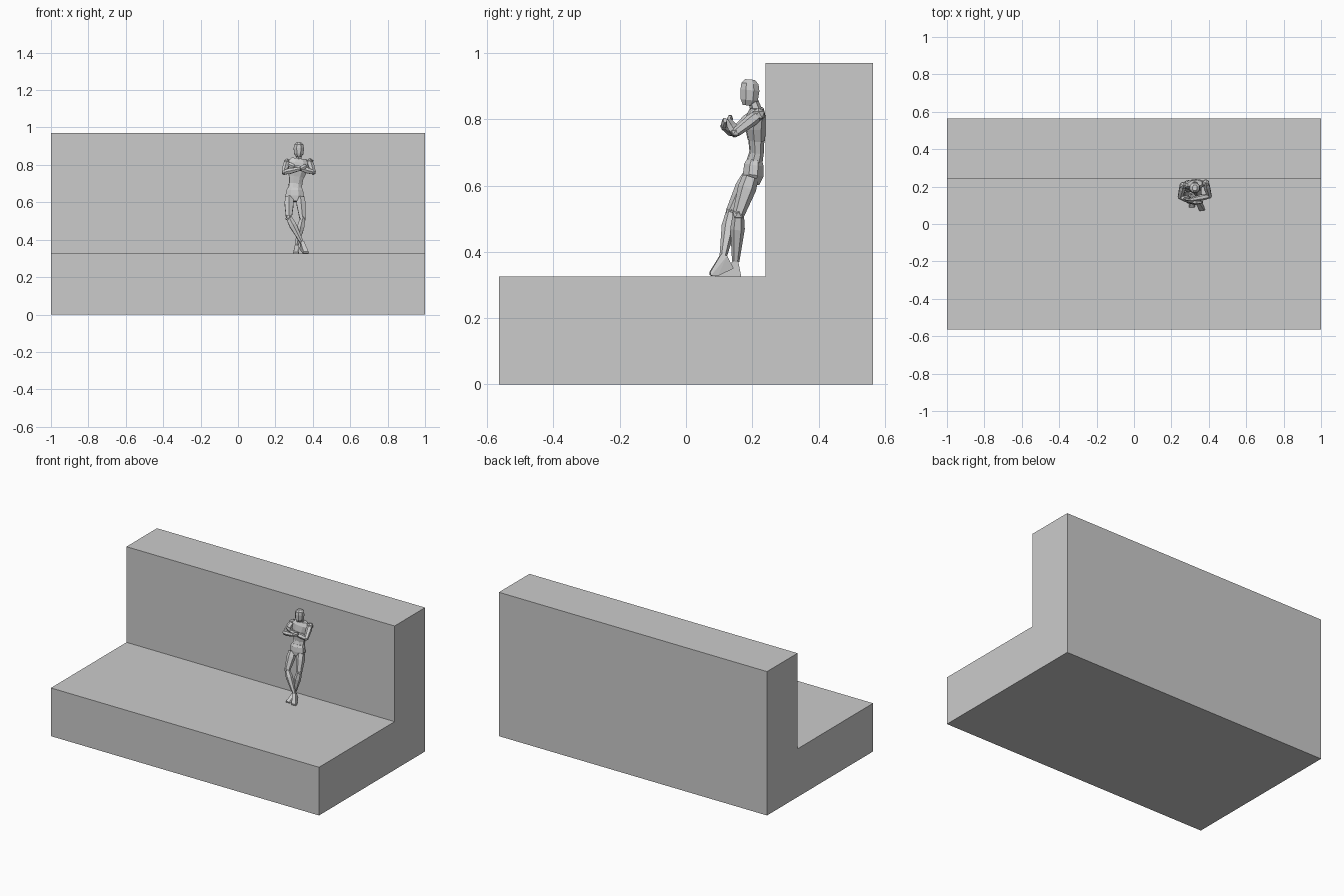
import bpy, bmesh, math
from mathutils import Vector

if "Cube" in bpy.data.objects:
    bpy.data.objects.remove(bpy.data.objects["Cube"])


def finish(name, bm):
    bmesh.ops.recalc_face_normals(bm, faces=bm.faces[:])
    me = bpy.data.meshes.new(name)
    bm.to_mesh(me)
    bm.free()
    ob = bpy.data.objects.new(name, me)
    bpy.context.collection.objects.link(ob)
    return ob


def loft(name, sections, sides=6, side_axis=(1, 0, 0)):
    """Faceted limb: sections are (centre, half width, half depth)."""
    bm = bmesh.new()
    axis = (Vector(sections[-1][0]) - Vector(sections[0][0])).normalized()
    u = Vector(side_axis)
    u = (u - axis * u.dot(axis)).normalized()
    v = axis.cross(u)
    rings = []
    for c, a, b in sections:
        ring = []
        for i in range(sides):
            t = 2 * math.pi * (i + 0.5) / sides
            ring.append(bm.verts.new(Vector(c) + u * a * math.cos(t) + v * b * math.sin(t)))
        rings.append(ring)
    for r, s in zip(rings, rings[1:]):
        for i in range(sides):
            j = (i + 1) % sides
            bm.faces.new((r[i], r[j], s[j], s[i]))
    bm.faces.new(rings[0])
    bm.faces.new(rings[-1])
    return finish(name, bm)


def limb(name, p, q, r0, r1, r2, side_axis=(1, 0, 0)):
    """Limb segment with a muscle bulge near its upper end."""
    p, q = Vector(p), Vector(q)
    return loft(name, [(p, r0, r0), (p.lerp(q, 0.3), r1, r1), (q, r2, r2)], 6, side_axis)


def hull(name, points):
    bm = bmesh.new()
    for p in points:
        bm.verts.new(p)
    bmesh.ops.convex_hull(bm, input=bm.verts[:])
    return finish(name, bm)


def joint(name, p, r):
    bm = bmesh.new()
    bmesh.ops.create_icosphere(bm, subdivisions=1, radius=r)
    bmesh.ops.translate(bm, verts=bm.verts[:], vec=p)
    return finish(name, bm)


# L-shaped step and wall
bm = bmesh.new()
profile = [(-.565, 0), (.565, 0), (.565, .97), (.24, .97), (.24, .325), (-.565, .325)]
face = bm.faces.new([bm.verts.new((-1, y, z)) for y, z in profile])
ext = bmesh.ops.extrude_face_region(bm, geom=[face])
bmesh.ops.translate(bm, vec=(2, 0, 0),
                    verts=[g for g in ext["geom"] if isinstance(g, bmesh.types.BMVert)])
finish("step_and_wall", bm)

# Head and neck
loft("head", [((.325, .186, .842), .014, .016), ((.325, .191, .858), .026, .028),
              ((.325, .193, .888), .030, .031), ((.325, .193, .908), .026, .028),
              ((.325, .193, .920), .014, .016)], 8)
loft("neck", [((.324, .216, .818), .019, .018), ((.324, .200, .862), .015, .015)])

# Torso, turned slightly
turn = (1, .12, 0)
loft("chest", [((.312, .212, .738), .045, .027), ((.318, .209, .775), .056, .031),
               ((.324, .212, .812), .062, .028), ((.326, .215, .834), .042, .020)], 8, turn)
loft("abdomen", [((.303, .203, .655), .040, .026), ((.308, .213, .700), .038, .022),
                 ((.312, .212, .742), .043, .025)], 8, turn)
loft("pelvis", [((.303, .197, .605), .034, .026), ((.303, .203, .632), .053, .034),
                ((.303, .205, .662), .049, .032), ((.303, .207, .677), .041, .025)], 8)

# Folded arms: shoulder, elbow, wrist, fingertip
arms = {
    "left": ((.262, .206, .814), (.247, .145, .760), (.335, .113, .780), (.366, .118, .797)),
    "right": ((.384, .219, .814), (.403, .150, .760), (.300, .130, .792), (.268, .135, .806)),
}
for side, (s, e, w, f) in arms.items():
    joint(side + "_shoulder", s, .021)
    limb(side + "_upper_arm", s, e, .016, .019, .014)
    joint(side + "_elbow", e, .015)
    limb(side + "_forearm", e, w, .013, .017, .011, (0, 0, 1))
    loft(side + "_hand", [(w, .010, .008), (Vector(w).lerp(Vector(f), .5), .015, .009),
                          (f, .009, .006)], 6, (0, 0, 1))

# Crossed legs: hip, knee, ankle
legs = {
    "left": ((.274, .192, .625), (.272, .137, .518), (.342, .112, .385)),
    "right": ((.334, .195, .625), (.345, .158, .512), (.314, .150, .370)),
}
for side, (h, k, a) in legs.items():
    limb(side + "_thigh", h, k, .025, .028, .018)
    joint(side + "_knee", k, .020)
    limb(side + "_shin", k, a, .017, .022, .011)

# Front foot on its toes, rear foot flat
hull("left_foot", [(.333, .104, .393), (.353, .106, .393), (.334, .122, .388), (.352, .124, .388),
                   (.329, .142, .350), (.349, .144, .350), (.349, .072, .328), (.380, .076, .328),
                   (.350, .070, .338), (.376, .073, .338), (.345, .092, .327), (.373, .096, .327)])
hull("right_foot", [(.304, .143, .372), (.324, .143, .372), (.305, .158, .370), (.323, .158, .370),
                    (.302, .167, .325), (.325, .167, .325), (.294, .090, .325), (.325, .090, .325),
                    (.297, .088, .333), (.321, .088, .333)])
